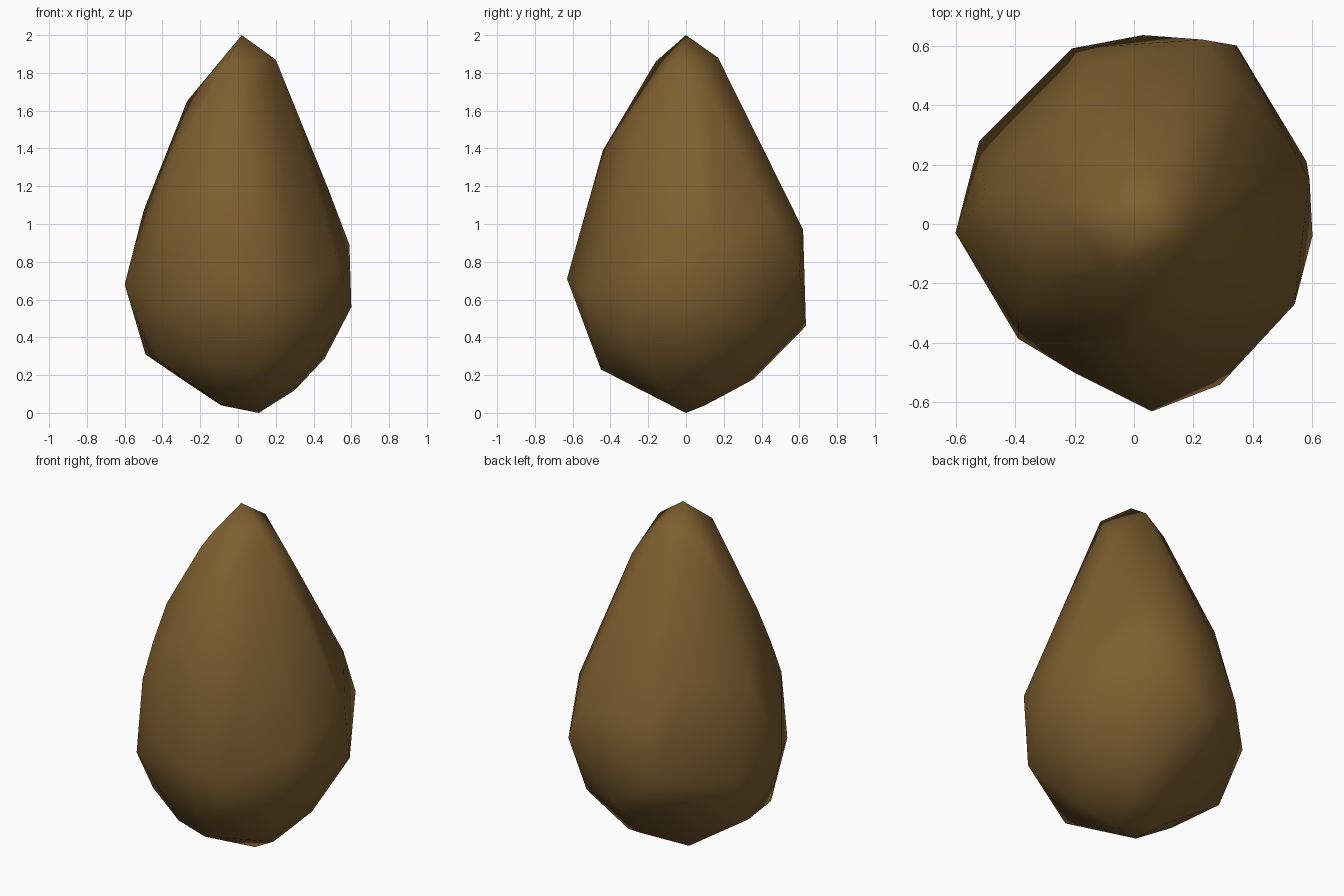
import bpy
import bmesh

# Corner points of the chipped stone body, grouped by height
tip = [(0.02, 0, 2.0), (0.2, -0.04, 1.87), (-0.06, -0.16, 1.86), (0.06, 0.17, 1.88),
       (-0.1, 0.13, 1.81), (-0.14, -0.15, 1.75)]
shoulder = [(-0.27, 0.07, 1.65), (0.26, 0.13, 1.68), (-0.04, -0.44, 1.39),
            (-0.33, -0.19, 1.39), (0.32, 0.26, 1.38), (0.48, 0.1, 1.18),
            (-0.26, 0.36, 1.18), (-0.37, -0.26, 1.18), (-0.5, 0.1, 1.07),
            (0.37, 0.45, 1.05)]
belly = [(0.23, 0.62, 0.97), (-0.39, -0.33, 0.98), (-0.15, 0.53, 0.95), (0.59, 0.15, 0.89),
         (-0.2, -0.5, 0.8), (0.54, -0.27, 0.77), (0.345, 0.6, 0.75), (0.06, -0.63, 0.71),
         (-0.6, -0.03, 0.68), (0.29, -0.54, 0.64), (-0.21, 0.59, 0.63),
         (-0.52, 0.28, 0.59), (-0.39, -0.385, 0.57), (0.58, 0.21, 0.57), (0.6, -0.04, 0.56)]
base = [(0.03, 0.635, 0.46), (0.46, -0.33, 0.4), (0.37, 0.395, 0.36), (-0.49, 0.12, 0.31),
        (0.46, 0.03, 0.29), (-0.42, -0.19, 0.28), (-0.12, -0.38, 0.24), (0.1, -0.45, 0.23),
        (0.05, 0.36, 0.18), (-0.3, -0.06, 0.18), (0.2, 0.25, 0.12), (0.3, -0.1, 0.12),
        (-0.08, -0.08, 0.04), (-0.09, 0.1, 0.04), (0.11, 0, 0)]

# Wrap the corners in a convex, smooth-shaded skin
bm = bmesh.new()
for p in tip + shoulder + belly + base:
    bm.verts.new(p)
bmesh.ops.convex_hull(bm, input=bm.verts[:])
loose = [v for v in bm.verts if not v.link_faces]
bmesh.ops.delete(bm, geom=loose, context='VERTS')
bmesh.ops.recalc_face_normals(bm, faces=bm.faces[:])
for f in bm.faces:
    f.smooth = True

mesh = bpy.data.meshes.new("stone_body")
bm.to_mesh(mesh)
bm.free()

# Single earthy brown colour
brown = bpy.data.materials.new("earth_brown")
brown.diffuse_color = (0.205, 0.112, 0.028, 1)
mesh.materials.append(brown)

stone = bpy.data.objects.new("stone_body", mesh)
bpy.context.collection.objects.link(stone)
